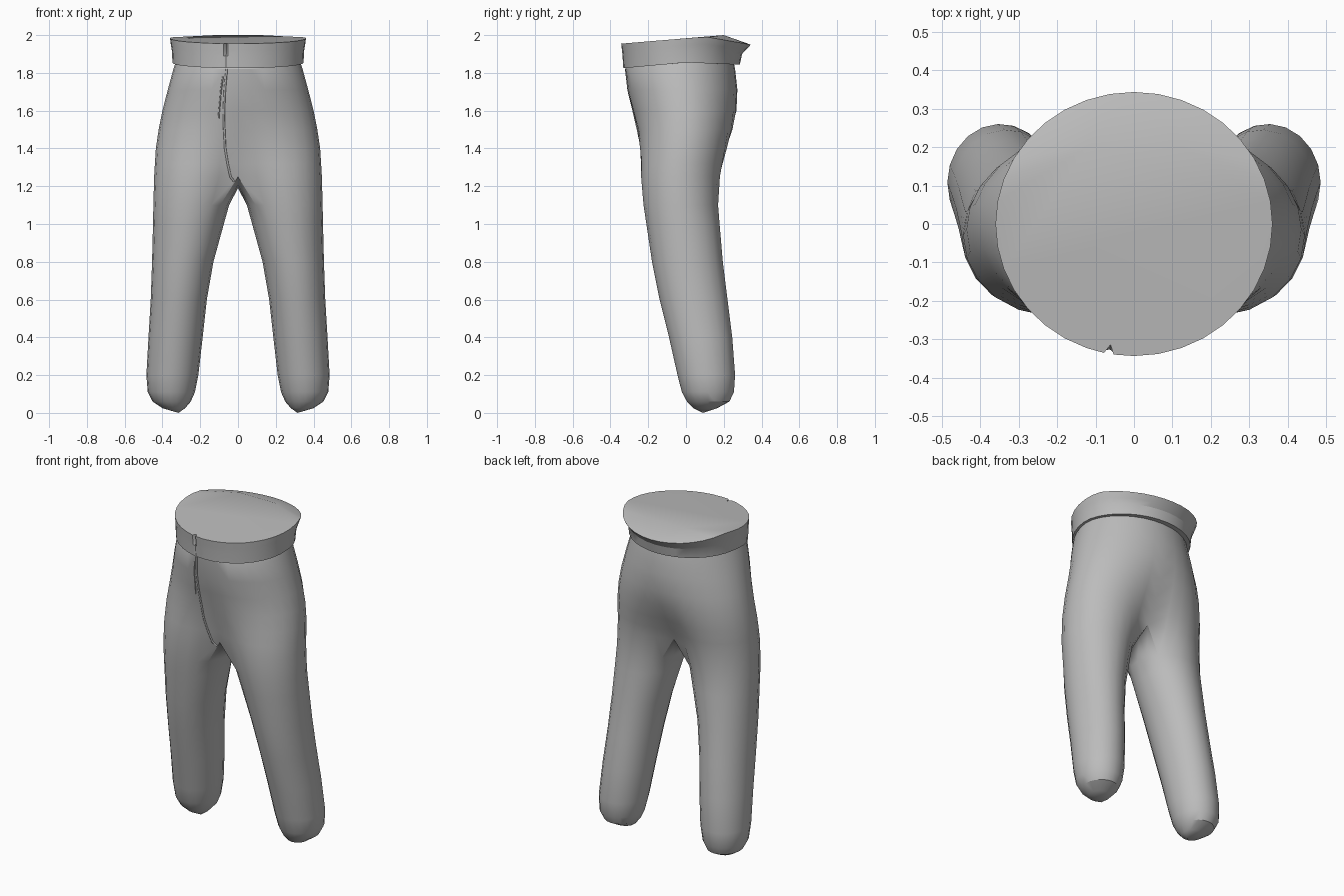
import bpy, bmesh
from math import sin, cos, radians, pi
from mathutils import Vector
from mathutils.bvhtree import BVHTree

if "Cube" in bpy.data.objects:
    bpy.data.objects.remove(bpy.data.objects["Cube"])

cloth = bpy.data.materials.new("grey cloth")
cloth.use_nodes = True
GREY = (0.5, 0.5, 0.5, 1)
cloth.diffuse_color = GREY
cloth.node_tree.nodes["Principled BSDF"].inputs["Base Color"].default_value = GREY


def finish(name, bm, mirror=False):
    bmesh.ops.recalc_face_normals(bm, faces=bm.faces)
    mesh = bpy.data.meshes.new(name)
    bm.to_mesh(mesh)
    mesh.materials.append(cloth)
    ob = bpy.data.objects.new(name, mesh)
    bpy.context.collection.objects.link(ob)
    if mirror:
        ob.modifiers.new("Mirror", "MIRROR").use_clip = True
    bpy.ops.object.select_all(action="DESELECT")
    ob.select_set(True)
    bpy.context.view_layer.objects.active = ob
    bpy.ops.object.shade_smooth_by_angle(angle=radians(28))
    return ob


def bridge(bm, a, b, closed):
    n = len(a)
    for i in range(n if closed else n - 1):
        j = (i + 1) % n
        bm.faces.new((a[i], a[j], b[j], b[i]))


OUTER, INNER = 17, 3      # points round the outside and the inner thigh


def leg_point(i, xi, xo, yf, yb):
    if i < OUTER:
        t = radians(-140 + 280 * i / (OUTER - 1))
    else:
        t = radians(140 + 80 * (i - OUTER + 1) / (INNER + 1))
    return Vector(((xi + xo) / 2 + (xo - xi) / 2 * cos(t),
                   (yf + yb) / 2 + (yb - yf) / 2 * sin(t), 0))


def hip_point(i, xo, yf, yb):
    t = -pi / 2 + pi * i / (OUTER - 1)
    return Vector((xo * cos(t), (yf + yb) / 2 + (yb - yf) / 2 * sin(t), 0))


# Hips: z, outer x, front y, back y, share of the oval waist shape
hips = [(1.87, .325, -.30, .25, 1), (1.82, .342, -.322, .26, 1),
        (1.71, .372, -.31, .272, 1), (1.6, .40, -.285, .272, .95),
        (1.5, .42, -.268, .258, .8), (1.4, .435, -.257, .23, .58),
        (1.32, .44, -.249, .205, .35), (1.25, .444, -.243, .185, .15)]
# Legs: z, inner x, outer x, front y, back y
legs = [(1.1, .047, .448, -.225, .17), (1.0, .075, .45, -.21, .178),
        (.8, .13, .455, -.18, .195), (.6, .165, .462, -.14, .22),
        (.4, .187, .474, -.09, .245), (.2, .21, .485, -.045, .26),
        (.11, .228, .478, -.022, .254), (.06, .25, .452, .005, .23),
        (.025, .28, .40, .04, .165)]

bm = bmesh.new()
rows = []
for z, xo, yf, yb, w in hips:
    row = []
    for i in range(OUTER):
        p = leg_point(i, 0, xo, yf, yb).lerp(hip_point(i, xo, yf, yb), w)
        if i in (0, OUTER - 1):
            p.x = 0
        row.append(bm.verts.new((p.x, p.y, z)))
    rows.append(row)
for a, b in zip(rows, rows[1:]):
    bridge(bm, a, b, False)

# Crotch saddle joins the lowest hip row into a closed leg ring
front, back = rows[-1][0].co.y, rows[-1][-1].co.y
ring = list(rows[-1])
for j in range(1, INNER + 1):
    t = j / (INNER + 1)
    ring.append(bm.verts.new((0, back + (front - back) * t, 1.25 - .06 * sin(pi * t))))
for z, xi, xo, yf, yb in legs:
    new = []
    for i in range(OUTER + INNER):
        p = leg_point(i, xi, xo, yf, yb)
        new.append(bm.verts.new((p.x, p.y, z)))
    bridge(bm, ring, new, True)
    ring = new
tip = bm.verts.new((.315, .09, 0))
for i in range(len(ring)):
    bm.faces.new((ring[i], ring[(i + 1) % len(ring)], tip))
surface = BVHTree.FromBMesh(bm)
finish("trousers", bm, mirror=True)
bm.free()

# Waistband with a small front notch and a folded back edge
NOTCH = -100.5
angles = sorted([-90 + 10 * k for k in range(36) if k != 35]
                + [NOTCH + 360 - 2, NOTCH + 360, NOTCH + 360 + 2])


def band_z(level, y):
    low = 1.825 + .03 * min(1, (y + .33) / .33) - .012 * max(0, y / .3)
    high = 1.955 + .083 * (y + .34) if y < .1 else 1.992 - .042 * (y - .1) / .24
    return low + (high - low) * level


bm = bmesh.new()
rings = []
for level, x, yf, yb in [(0, .315, -.29, .24), (0, .347, -.332, .285), (.5, .35, -.336, .297),
                         (.72, .355, -.339, .318), (1, .36, -.343, .343)]:
    row = []
    for a in angles:
        t = radians(a)
        dent = .93 if a == NOTCH + 360 and level > .6 else (.985 if a == NOTCH + 360 else 1)
        y = (yf + yb) / 2 + (yb - yf) / 2 * sin(t)
        row.append(bm.verts.new((x * cos(t) * dent, y * dent, band_z(level, y))))
    rings.append(row)
for a, b in zip(rings, rings[1:]):
    bridge(bm, a, b, True)

# Closed top: a flat front area and a gently sloping back
rim = rings[-1]
left = bm.verts.new((.12, .2, 2.0))
right = bm.verts.new((-.12, .2, 2.0))
start, top, end = angles.index(10), angles.index(90), angles.index(170)
for i in range(start, end):
    bm.faces.new((rim[i], rim[i + 1], left if i < top else right))
bm.faces.new((rim[top], right, left))
bm.faces.new(rim[end:] + rim[:start + 1] + [left, right])
finish("waistband", bm)
bm.free()


# Fly seams lie on the front of the hips
def seam(name, points, size):
    curve = bpy.data.curves.new(name, "CURVE")
    curve.dimensions = "3D"
    curve.bevel_depth = size
    curve.bevel_resolution = 1
    curve.use_fill_caps = True
    path = []
    for x, z in points:
        hit = surface.ray_cast(Vector((-x, -1, z)), Vector((0, 1, 0)))[0]
        if hit:
            path.append((x, hit.y, z))
    spline = curve.splines.new("POLY")
    spline.points.add(len(path) - 1)
    for point, co in zip(spline.points, path):
        point.co = (*co, 1)
    curve.materials.append(cloth)
    ob = bpy.data.objects.new(name, curve)
    bpy.context.collection.objects.link(ob)


seam("fly_seam", [(-.06, 1.82), (-.07, 1.71), (-.075, 1.6), (-.073, 1.5),
                  (-.068, 1.4), (-.055, 1.32), (-.04, 1.25), (-.02, 1.225)], .006)
seam("fly_stitch", [(-.08, 1.78), (-.09, 1.71), (-.1, 1.6), (-.103, 1.56)], .004)
